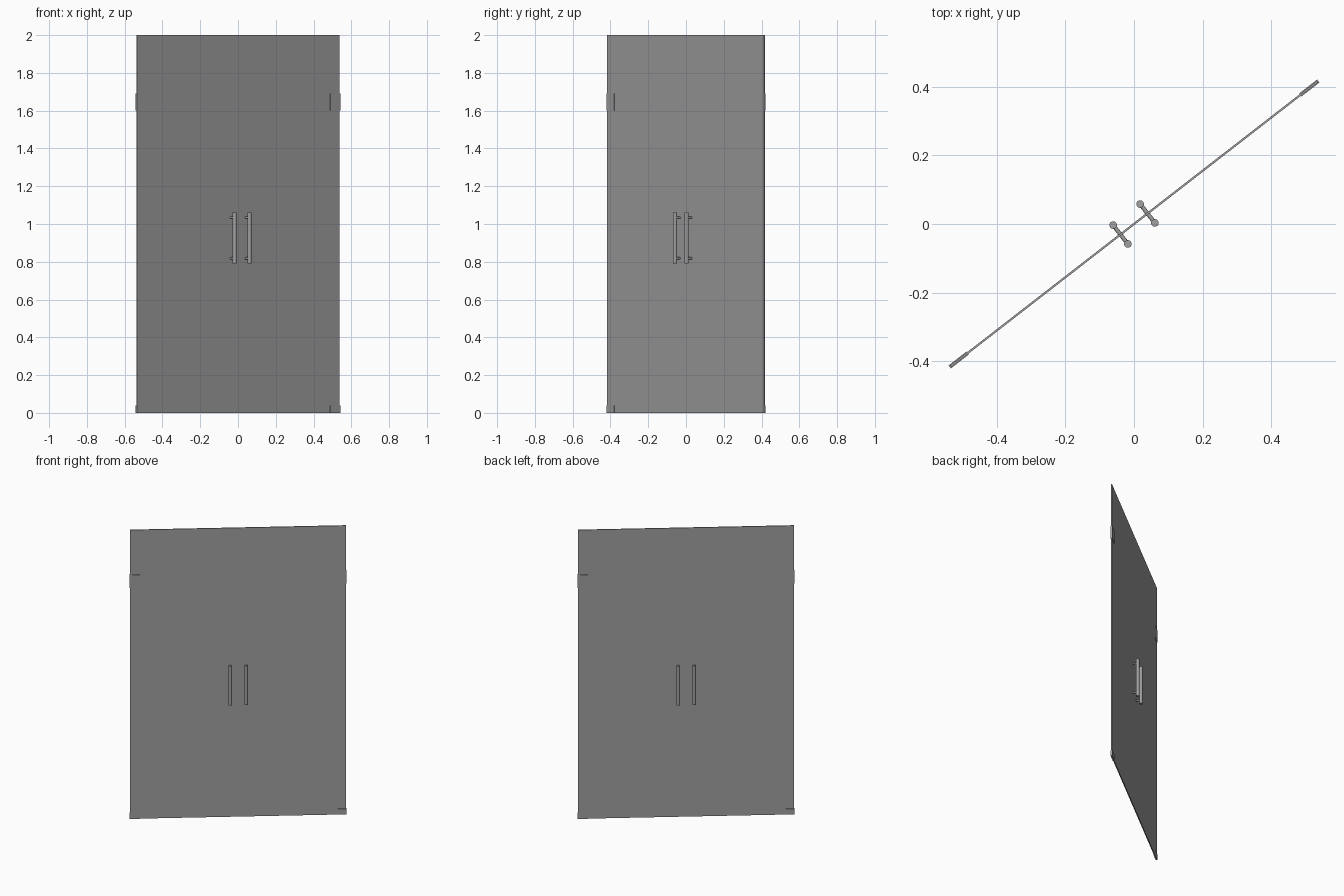
import bpy
import math
from mathutils import Matrix

if "Cube" in bpy.data.objects:
    bpy.data.objects.remove(bpy.data.objects["Cube"], do_unlink=True)

# Single plain grey finish
grey = bpy.data.materials.new("plain grey")
grey.use_nodes = True
grey.diffuse_color = (0.35, 0.35, 0.35, 1)
grey.node_tree.nodes["Principled BSDF"].inputs["Base Color"].default_value = (0.35, 0.35, 0.35, 1)

# The whole door stands turned about the vertical axis
TURN = Matrix.Rotation(math.radians(37.8), 4, "Z")


def finish(name, local):
    ob = bpy.context.object
    ob.name = name
    ob.data.materials.append(grey)
    ob.data.transform(local)
    ob.matrix_world = TURN
    return ob


def box(name, size, centre):
    bpy.ops.mesh.primitive_cube_add(size=1)
    return finish(name, Matrix.Translation(centre) @ Matrix.Diagonal((*size, 1)))


def rod(name, radius, length, centre, across=False):
    bpy.ops.mesh.primitive_cylinder_add(vertices=32, radius=radius, depth=length)
    spin = Matrix.Rotation(math.pi / 2 if across else 0, 4, "X")
    ob = finish(name, Matrix.Translation(centre) @ spin)
    bpy.ops.object.shade_smooth_by_angle(angle=math.radians(40))
    return ob


# Thin door panel
box("door_panel", (1.356, 0.006, 2.0), (0, 0, 1.0))

for side, s in (("left", 1), ("right", -1)):
    # Clamp plates wrapping the outer edges
    box(side + "_upper_clamp", (0.066, 0.011, 0.09), (s * 0.648, 0, 1.645))
    box(side + "_lower_clamp", (0.066, 0.011, 0.04), (s * 0.648, 0, 0.02))

    # Pull handles on both faces, joined by standoffs through the panel
    for face, f in (("front", -1), ("back", 1)):
        rod(f"{side}_{face}_handle", 0.011, 0.27, (s * 0.05, f * 0.035, 0.925))
    for level, z in (("upper", 1.034), ("lower", 0.818)):
        rod(f"{side}_{level}_standoff", 0.006, 0.07, (s * 0.05, 0, z), across=True)
